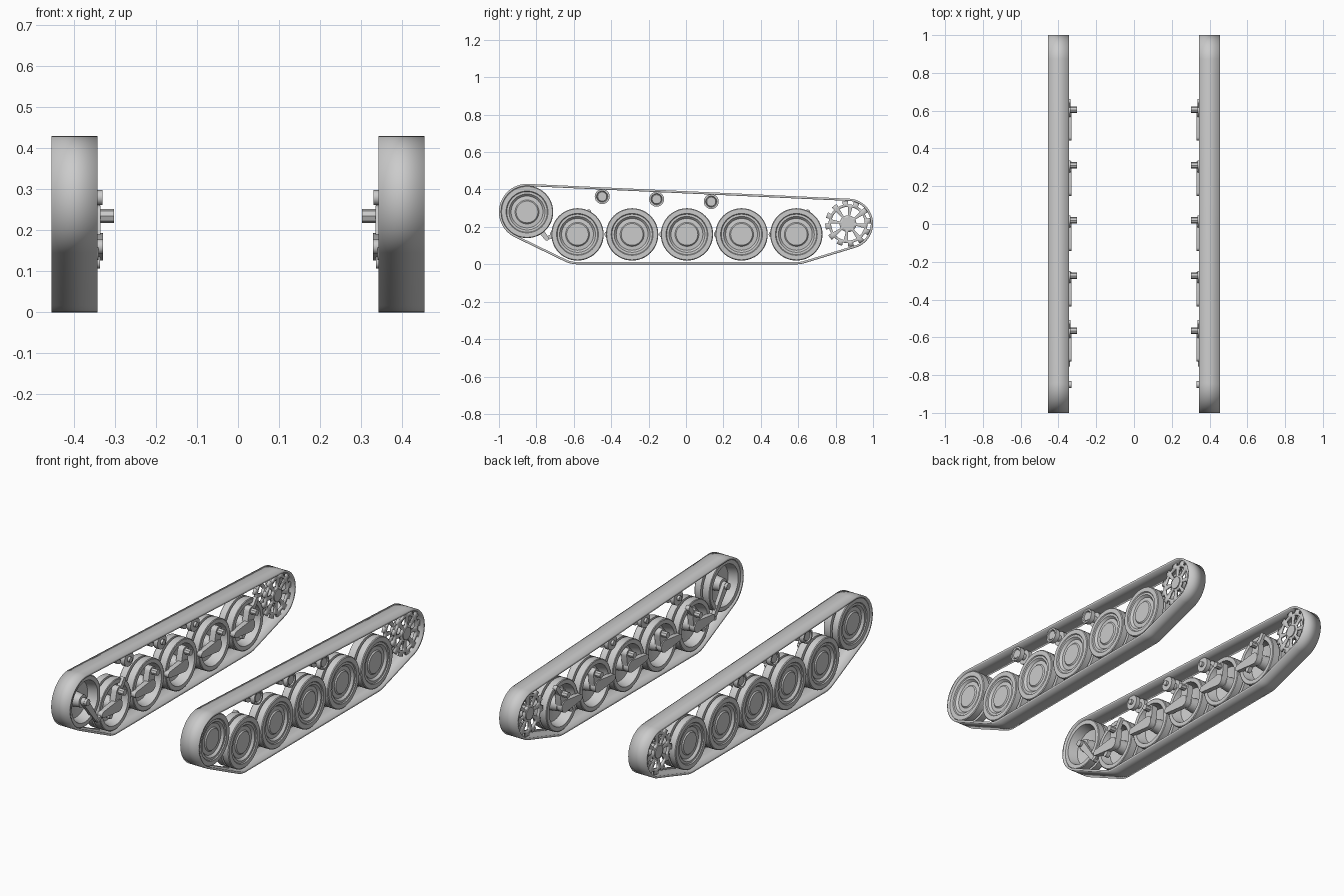
import bpy, bmesh
from math import sin, cos, tau, atan2, radians
from mathutils import Vector
from mathutils.geometry import convex_hull_2d

cube = bpy.data.objects.get("Cube")
if cube:
    bpy.data.objects.remove(cube)

grey = bpy.data.materials.new("plain_grey")
grey.use_nodes = True
grey.diffuse_color = (0.6, 0.6, 0.6, 1)
grey.node_tree.nodes["Principled BSDF"].inputs["Base Color"].default_value = (0.6, 0.6, 0.6, 1)


def finish(name, bm, thickness=0):
    """Turn a bmesh into an object, mirrored to the other side."""
    bmesh.ops.recalc_face_normals(bm, faces=bm.faces)
    mesh = bpy.data.meshes.new(name)
    bm.to_mesh(mesh)
    bm.free()
    mesh.materials.append(grey)
    mesh.shade_smooth()
    mesh.set_sharp_from_angle(angle=radians(30))
    obj = bpy.data.objects.new(name, mesh)
    bpy.context.collection.objects.link(obj)
    if thickness:
        solid = obj.modifiers.new("thickness", 'SOLIDIFY')
        solid.thickness = thickness
        solid.offset = -1
    obj.modifiers.new("other_side", 'MIRROR').use_mirror_merge = False
    return obj


def outline(circles, steps):
    """Convex outline around circles given as (y, z, radius)."""
    pts = [Vector((y + r * cos(tau * i / steps), z + r * sin(tau * i / steps)))
           for y, z, r in circles for i in range(steps)]
    hull = [pts[i] for i in convex_hull_2d(pts)]
    mid = sum(hull, Vector((0, 0))) / len(hull)
    return sorted(hull, key=lambda p: atan2(p.y - mid.y, p.x - mid.x))


def plate(name, circles, x0, x1, steps=24, thickness=0):
    """Outline extruded along x; a thin band when thickness is given."""
    bm = bmesh.new()
    path = outline(circles, steps)
    a = [bm.verts.new((x0, p.x, p.y)) for p in path]
    b = [bm.verts.new((x1, p.x, p.y)) for p in path]
    for i in range(len(path)):
        j = (i + 1) % len(path)
        bm.faces.new((a[i], a[j], b[j], b[i]))
    if not thickness:
        bm.faces.new(a[::-1])
        bm.faces.new(b)
    return finish(name, bm, thickness)


def lathe(name, profile, y, z, steps=48):
    """Spin an (x, radius) profile about an axle along x."""
    bm = bmesh.new()
    verts = [bm.verts.new((x, y, z + r)) for x, r in profile]
    edges = [bm.edges.new(pair) for pair in zip(verts, verts[1:])]
    bmesh.ops.spin(bm, geom=verts + edges, cent=(0, y, z), axis=(1, 0, 0),
                   angle=tau, steps=steps)
    bmesh.ops.remove_doubles(bm, verts=bm.verts, dist=0.0002)
    return finish(name, bm)


def sprocket_plate(name, x, y, z, width):
    """Toothed disc with a ring of wedge-shaped openings."""
    bm = bmesh.new()
    n = 48
    rings = []
    for r in (0.012, 0.045, 0.09, 0.104, 0.122):
        ring = []
        for i in range(n):
            a = tau * i / n
            ring.append(bm.verts.new((x, y + r * cos(a), z + r * sin(a))))
        rings.append(ring)
    for k in range(4):
        for i in range(n):
            opening = k == 1 and i % 6 < 4
            gap = k == 3 and i % 4 > 1
            if opening or gap:
                continue
            j = (i + 1) % n
            bm.faces.new((rings[k][i], rings[k + 1][i], rings[k + 1][j], rings[k][j]))
    loose = [v for v in bm.verts if not v.link_faces]
    bmesh.ops.delete(bm, geom=loose, context='VERTS')
    return finish(name, bm, width)


# Track band
idler = (-0.85, 0.28)
drive = (0.866, 0.217)
wheels = [-0.58, -0.288, 0.005, 0.297, 0.59]
axle_z = 0.16
plate("track_band", [(*idler, 0.15), (*drive, 0.134),
                     (wheels[0], axle_z, 0.16), (wheels[-1], axle_z, 0.16)],
      0.343, 0.455, steps=96, thickness=0.012)

# Road wheels and front idler: dished face, twin tyres, hollow inside
wheel_profile = [(0.438, 0), (0.438, 0.058), (0.432, 0.064), (0.430, 0.085),
                 (0.442, 0.096), (0.442, 0.108), (0.447, 0.112), (0.447, 0.136),
                 (0.443, 0.14), (0.407, 0.14), (0.407, 0.118), (0.395, 0.118),
                 (0.395, 0.14), (0.355, 0.14), (0.352, 0.136), (0.352, 0.114),
                 (0.405, 0.1), (0.415, 0.04), (0.365, 0.034), (0.365, 0)]
lathe("idler_wheel", wheel_profile, *idler)
for i, y in enumerate(wheels, 1):
    lathe(f"road_wheel_{i}", wheel_profile, y, axle_z)
    # Suspension: trailing arm, crank link and square pivot shaft
    plate(f"trailing_arm_{i}", [(y, axle_z, 0.033), (y - 0.13, axle_z, 0.018)], 0.33, 0.358)
    plate(f"crank_link_{i}", [(y, axle_z, 0.03), (y + 0.014, 0.235, 0.026)], 0.336, 0.37)
    plate(f"pivot_shaft_{i}", [(y + 0.014, 0.235, 0.017)], 0.303, 0.35, steps=8)

# Dampers on the end wheels
for name, y in (("front_damper", wheels[0]), ("rear_damper", wheels[-1])):
    plate(name, [(y - 0.06, 0.12, 0.013), (y + 0.06, 0.28, 0.013)], 0.337, 0.36)

# Idler tension arm and axle end
plate("tension_arm", [(*idler, 0.02), (-0.745, 0.138, 0.012)], 0.345, 0.365)
plate("idler_axle_end", [(*idler, 0.018)], 0.331, 0.37)
plate("tension_rod", [(-0.745, 0.138, 0.01), (wheels[0] - 0.12, axle_z, 0.01)], 0.34, 0.355)

# Return rollers: spools with a rimmed outer face
roller_profile = [(0.438, 0), (0.438, 0.024), (0.432, 0.027), (0.442, 0.03),
                  (0.442, 0.04), (0.415, 0.04), (0.415, 0.018), (0.385, 0.018),
                  (0.385, 0.04), (0.36, 0.04), (0.36, 0.014), (0.347, 0.014),
                  (0.347, 0)]
for i, (y, z) in enumerate([(-0.448, 0.362), (-0.157, 0.348), (0.135, 0.335)], 1):
    lathe(f"return_roller_{i}", roller_profile, y, z, 28)

# Drive sprocket: two toothed plates on a hub
sprocket_plate("outer_sprocket", 0.435, *drive, 0.012)
sprocket_plate("inner_sprocket", 0.375, *drive, 0.012)
plate("sprocket_hub", [(*drive, 0.034)], 0.358, 0.44)
